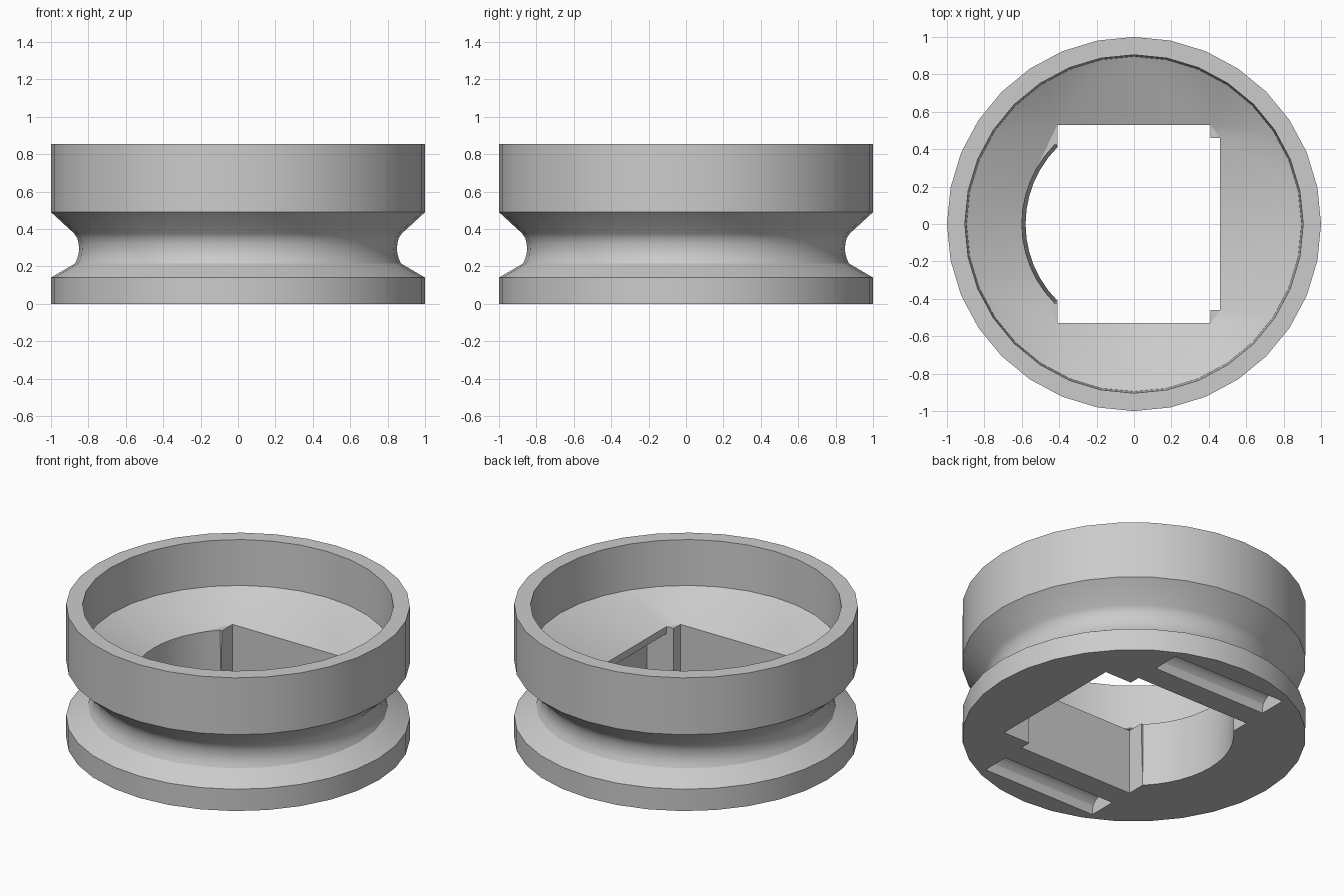
import bpy, bmesh
from math import sin, cos, pi, radians

cube = bpy.data.objects.get("Cube")
if cube:
    bpy.data.objects.remove(cube, do_unlink=True)

SIDES = 32
FLOOR_Z = 0.42          # height of the opening's upper edge
SEAT_Z = 0.565          # where the funnel meets the cup wall

grey = bpy.data.materials.new("plain grey")
grey.use_nodes = True
grey.diffuse_color = (0.6, 0.6, 0.6, 1)
grey.node_tree.nodes["Principled BSDF"].inputs["Base Color"].default_value = (0.6, 0.6, 0.6, 1)


def add_object(name, bm):
    bmesh.ops.recalc_face_normals(bm, faces=bm.faces)
    mesh = bpy.data.meshes.new(name)
    bm.to_mesh(mesh)
    bm.free()
    mesh.materials.append(grey)
    obj = bpy.data.objects.new(name, mesh)
    bpy.context.collection.objects.link(obj)
    return obj


def ring(radius, z, start=0, span=2 * pi, count=SIDES):
    return [(radius * cos(start + span * i / count), radius * sin(start + span * i / count), z)
            for i in range(count)]


def revolve(name, profile):
    bm = bmesh.new()
    rings = [[bm.verts.new(p) for p in ring(r, z)] for r, z in profile]
    for low, high in zip(rings, rings[1:]):
        for i in range(SIDES):
            j = (i + 1) % SIDES
            bm.faces.new((low[i], low[j], high[j], high[i]))
    bm.faces.new(rings[0])
    bm.faces.new(rings[-1])
    return add_object(name, bm)


def box(x0, x1, y0, y1, z0, z1):
    return [(x, y, z) for x in (x0, x1) for y in (y0, y1) for z in (z0, z1)]


def cut(target, points):
    """Subtract the convex hull of the points from the target."""
    bm = bmesh.new()
    for p in points:
        bm.verts.new(p)
    bmesh.ops.convex_hull(bm, input=bm.verts)
    bmesh.ops.dissolve_limit(bm, angle_limit=radians(0.1), verts=bm.verts, edges=bm.edges)
    cutter = add_object("cutter", bm)
    cutter.hide_render = True
    mod = target.modifiers.new("cut", 'BOOLEAN')
    mod.operation = 'DIFFERENCE'
    mod.solver = 'EXACT'
    mod.object = cutter
    bpy.ops.object.modifier_apply(modifier=mod.name)
    bpy.data.objects.remove(cutter, do_unlink=True)


# Outer body with a rounded groove round its waist
groove = [(0.872, 0.215), (0.86, 0.24), (0.853, 0.265), (0.85, 0.29),
          (0.852, 0.32), (0.859, 0.35), (0.875, 0.375)]
body = revolve("grooved_ring", [(1, 0), (1, 0.14)] + groove + [(1, 0.49), (1, 0.855)])
bpy.ops.object.select_all(action='DESELECT')
body.select_set(True)
bpy.context.view_layer.objects.active = body


def arc_points(radius, z):
    return ring(radius, z, radians(135), radians(90) * 13 / 12, 13)


# Cup and the funnel that narrows down to the opening
opening = [(x, y, FLOOR_Z) for x, y in
           ((0.41, 0.53), (-0.41, 0.53), (0.46, 0.46), (0.41, -0.53), (-0.41, -0.53), (0.46, -0.46))]
cut(body, ring(0.895, SEAT_Z) + ring(0.906, 0.9) + opening + arc_points(0.6, FLOOR_Z))

# Main opening, its curved side and its narrow straight side
cut(body, box(-0.41, 0.41, -0.53, 0.53, -0.1, 0.5))
cut(body, arc_points(0.575, -0.1) + arc_points(0.6, FLOOR_Z + 0.005)
    + box(-0.3, -0.29, -0.4, 0.4, -0.1, FLOOR_Z + 0.005))
cut(body, box(0.3, 0.46, -0.46, 0.46, -0.1, 0.5))

# Pocket under the lip
cut(body, box(0.3, 0.6, -0.46, 0.46, -0.1, 0.375))

# Pair of round-topped slots in the underside
for side in (-1, 1):
    slot = box(-0.405, 0.405, side * 0.68, side * 0.86, -0.1, 0.03)
    for i in range(1, 8):
        a = pi * i / 8
        slot += [(x, side * 0.77 + 0.09 * cos(a), 0.03 + 0.07 * sin(a)) for x in (-0.405, 0.405)]
    cut(body, slot)

bpy.ops.object.shade_smooth_by_angle(angle=radians(25))
